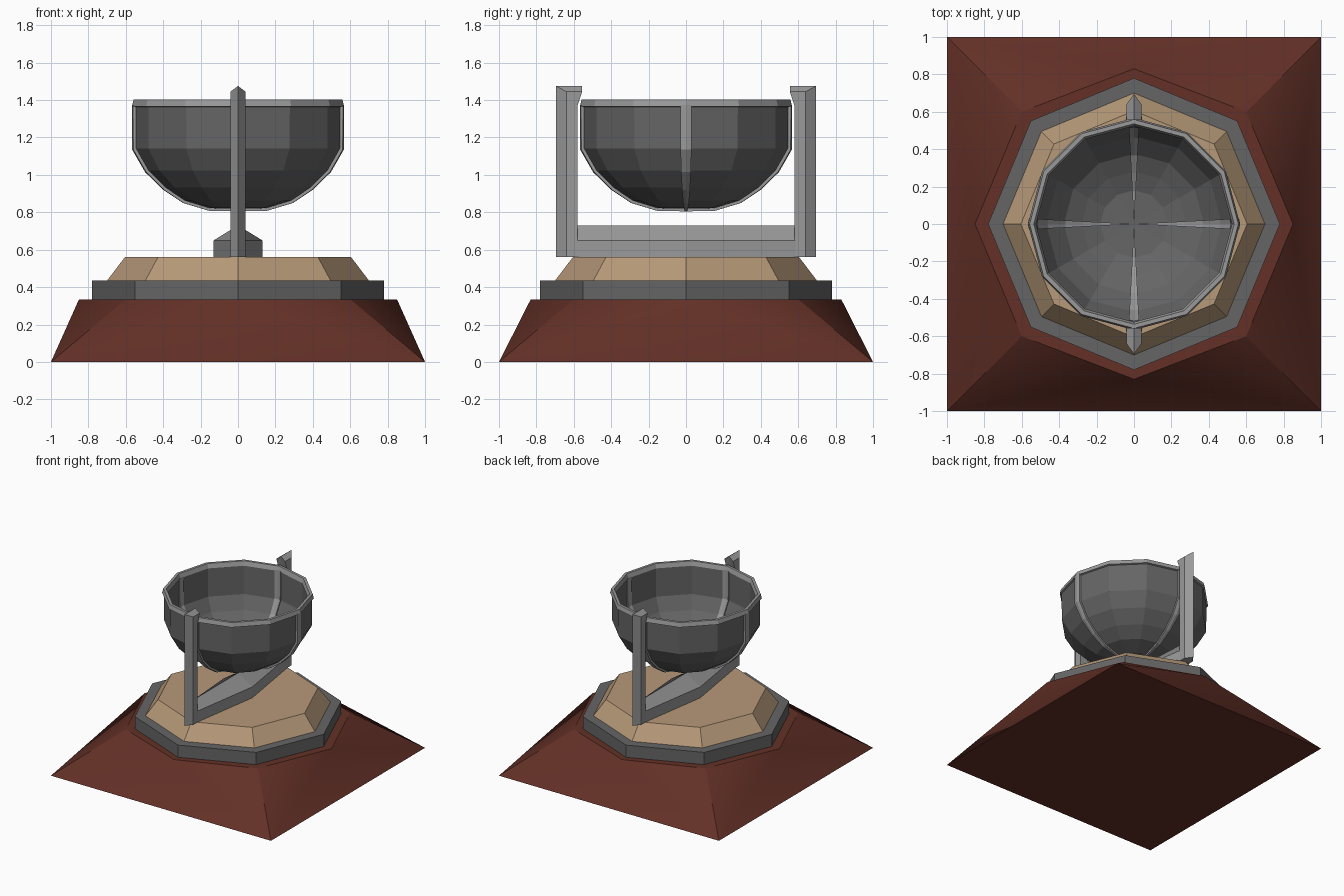
import bpy, bmesh
from math import pi, sin, cos, radians

cube = bpy.data.objects.get("Cube")
if cube:
    bpy.data.objects.remove(cube, do_unlink=True)


def material(name, rgb):
    m = bpy.data.materials.new(name)
    m.use_nodes = True
    color = (*rgb, 1)
    m.diffuse_color = color
    bsdf = next(n for n in m.node_tree.nodes if n.type == 'BSDF_PRINCIPLED')
    bsdf.inputs["Base Color"].default_value = color
    bsdf.inputs["Roughness"].default_value = 0.7
    return m


RED = material("dark red brown", (0.125, 0.03, 0.02))
DARK = material("dark grey", (0.13, 0.13, 0.13))
TAN = material("tan", (0.47, 0.32, 0.19))
LIGHT = material("light grey", (0.32, 0.32, 0.32))


def finish(name, bm, mat):
    bmesh.ops.remove_doubles(bm, verts=bm.verts[:], dist=0.0005)
    bmesh.ops.recalc_face_normals(bm, faces=bm.faces[:])
    mesh = bpy.data.meshes.new(name)
    bm.to_mesh(mesh)
    bm.free()
    mesh.materials.append(mat)
    obj = bpy.data.objects.new(name, mesh)
    bpy.context.collection.objects.link(obj)
    return obj


def loft(bm, rings, cap=True, closed=False):
    """Bridge rings of points with quads; returns the vertex rings."""
    vs = [[bm.verts.new(p) for p in ring] for ring in rings]
    pairs = list(zip(vs, vs[1:]))
    if closed:
        pairs.append((vs[-1], vs[0]))
    n = len(vs[0])
    for a, b in pairs:
        for i in range(n):
            j = (i + 1) % n
            bm.faces.new((a[i], a[j], b[j], b[i]))
    if cap:
        bm.faces.new(vs[0])
        bm.faces.new(vs[-1])
    return vs


def lathe(name, profile, sides, mat, cap=True, closed=False):
    bm = bmesh.new()
    steps = [2 * pi * i / sides for i in range(sides)]
    rings = [[(r * cos(a), r * sin(a), z) for a in steps] for r, z in profile]
    loft(bm, rings, cap, closed)
    return finish(name, bm, mat)


# Square foot rising to an eight-sided top
bm = bmesh.new()
TOP = 0.335
points = [(x, y, 0) for x in (-1, 1) for y in (-1, 1)]
points += [(x, y, TOP) for x in (-0.6, 0.6) for y in (-0.6, 0.6)]
points += [(-0.85, 0, TOP), (0.85, 0, TOP), (0, -0.83, TOP), (0, 0.83, TOP)]
for p in points:
    bm.verts.new(p)
bmesh.ops.convex_hull(bm, input=bm.verts[:])
for f in bm.faces:
    f.smooth = True
for e in bm.edges:
    a, b = (v.co for v in e.verts)
    level = abs(a.z - b.z) < 0.01
    corner = abs(abs(a.x) - abs(a.y)) < 0.01 and abs(abs(b.x) - abs(b.y)) < 0.01
    e.smooth = not (level or corner)
finish("square_base", bm, RED)

# Eight-sided steps
lathe("octagon_step", [(0.78, TOP), (0.78, 0.435)], 8, DARK)
lathe("octagon_plinth", [(0.70, 0.435), (0.605, 0.56)], 8, TAN)

# Cradle bar: widest in the middle, with a ridged top
bm = bmesh.new()
loft(bm, [[(-w, y, 0.56), (w, y, 0.56), (w, y, 0.65), (0, y, 0.73), (-w, y, 0.65)]
          for y, w in ((-0.585, 0.04), (0, 0.13), (0.585, 0.04))])
finish("cradle_bar", bm, LIGHT)

# Cradle posts: ridged on the outside, with a small lip at the top
for name, s in (("front_post", -1), ("back_post", 1)):
    bm = bmesh.new()
    rings = []
    for inner, z_side, z_ridge in ((0.58, 0.56, 0.56), (0.58, 1.37, 1.37),
                                   (0.555, 1.445, 1.475)):
        rings.append([(0, s * 0.695, z_ridge), (0.04, s * 0.64, z_side),
                      (0.04, s * inner, z_side), (0, s * inner, z_ridge),
                      (-0.04, s * inner, z_side), (-0.04, s * 0.64, z_side)])
    vs = loft(bm, rings, cap=False)
    bm.faces.new(vs[0])
    t = vs[-1]
    bm.faces.new((t[0], t[1], t[2], t[3]))
    bm.faces.new((t[0], t[3], t[4], t[5]))
    finish(name, bm, LIGHT)

# Bowl profiles from the rim down to the bottom
OUTER = [(0.568, 1.375), (0.566, 1.135), (0.497, 1.015), (0.40, 0.92),
         (0.295, 0.85), (0.155, 0.808), (0, 0.805)]
INNER = [(0.53, 1.375), (0.525, 1.135), (0.47, 1.03), (0.375, 0.93),
         (0.28, 0.88), (0.18, 0.84), (0, 0.832)]


def scaled(profile, k):
    return [(r * k, 1.375 + (z - 1.375) * k) for r, z in profile]


lathe("bowl", scaled(OUTER, 0.975) + INNER[::-1], 12, DARK, cap=False, closed=True)
lathe("bowl_rim", [(0.55, 1.362), (0.567, 1.367), (0.558, 1.402),
                   (0.536, 1.402), (0.524, 1.367)], 12, LIGHT, cap=False, closed=True)

# Four tapering ribs, raised on both faces of the bowl wall
for i, name in enumerate(("left_rib", "back_rib", "right_rib", "front_rib")):
    bm = bmesh.new()
    rings = []
    for (ro, zo), (ri, zi) in zip(OUTER, scaled(INNER, 0.982)):
        ring = []
        for deg, r, z in ((-3, ro * 0.99, zo), (0, ro, zo), (3, ro * 0.99, zo),
                          (3, ri * 0.99, zi), (0, ri, zi), (-3, ri * 0.99, zi)):
            a = i * pi / 2 + radians(deg)
            ring.append((r * cos(a), r * sin(a), z))
        rings.append(ring)
    loft(bm, rings, cap=False)
    finish(name, bm, LIGHT)
